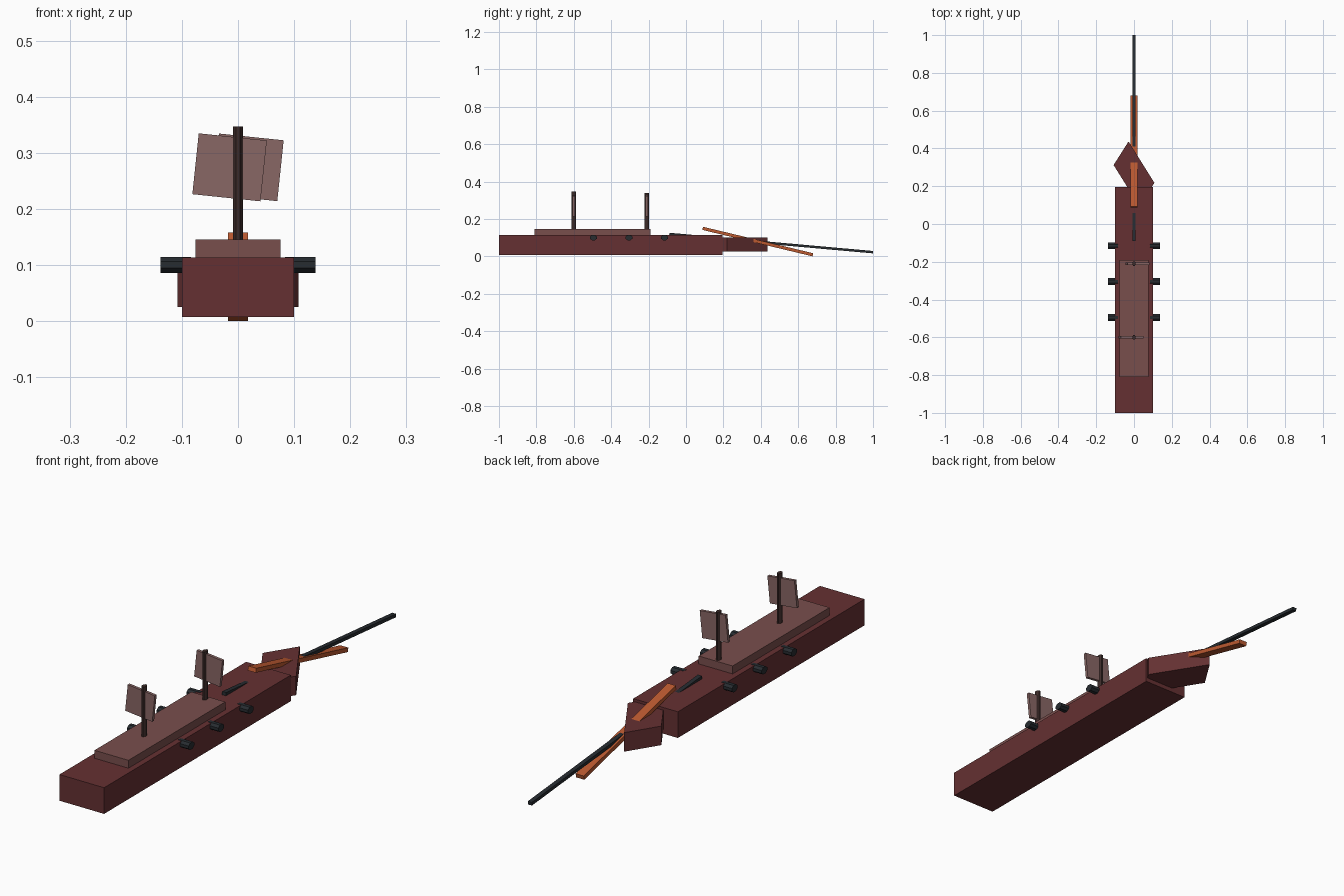
import bpy, bmesh
from math import radians, pi, cos
from mathutils import Matrix

if "Cube" in bpy.data.objects:
    bpy.data.objects.remove(bpy.data.objects["Cube"])


def material(name, rgb):
    m = bpy.data.materials.new(name)
    m.diffuse_color = (*rgb, 1)
    m.use_nodes = True
    m.node_tree.nodes["Principled BSDF"].inputs["Base Color"].default_value = m.diffuse_color
    return m


HULL = material("hull_red", (0.13, 0.03, 0.032))
DECK = material("deck_brown", (0.19, 0.077, 0.073))
SAIL = material("sail_pink", (0.25, 0.135, 0.13))
MAST = material("mast_brown", (0.045, 0.024, 0.022))
IRON = material("dark_iron", (0.02, 0.025, 0.03))
WOOD = material("orange_wood", (0.50, 0.10, 0.03))


def finish(name, bm, mat):
    bmesh.ops.recalc_face_normals(bm, faces=bm.faces)
    me = bpy.data.meshes.new(name)
    bm.to_mesh(me)
    bm.free()
    me.materials.append(mat)
    ob = bpy.data.objects.new(name, me)
    bpy.context.collection.objects.link(ob)
    return ob


def box(name, loc, size, mat, rot=(0, 0, 0)):
    bm = bmesh.new()
    bmesh.ops.create_cube(bm, size=1, matrix=Matrix.Diagonal((*size, 1)))
    ob = finish(name, bm, mat)
    ob.location = loc
    ob.rotation_euler = rot
    return ob


def rod(name, loc, size, mat, rot=(0, 0, 0), sides=8):
    # prism along local z with flats facing the axes, fitted to size
    bm = bmesh.new()
    bmesh.ops.create_cone(bm, cap_ends=True, segments=sides, depth=1,
                          radius1=0.5 / cos(pi / sides), radius2=0.5 / cos(pi / sides),
                          matrix=Matrix.Diagonal((*size, 1)) @ Matrix.Rotation(pi / sides, 4, 'Z'))
    ob = finish(name, bm, mat)
    ob.location = loc
    ob.rotation_euler = rot
    return ob


# Hull and raised deck
box("hull", (0, -0.4025, 0.06), (0.2, 1.195, 0.106), HULL)
box("upper_deck", (0, -0.5, 0.124), (0.152, 0.62, 0.042), DECK)

# Skewed bow block: extruded parallelogram
bm = bmesh.new()
outline = [(-0.108, 0.312), (-0.029, 0.437), (0.108, 0.218), (0.029, 0.093)]
face = bm.faces.new([bm.verts.new((x, y, 0.025)) for x, y in outline])
ext = bmesh.ops.extrude_face_region(bm, geom=[face])
bmesh.ops.translate(bm, vec=(0, 0, 0.077),
                    verts=[v for v in ext["geom"] if isinstance(v, bmesh.types.BMVert)])
finish("bow", bm, HULL)

# Sloping plank and long spar through the bow
box("bow_plank", (0, 0.384, 0.079), (0.036, 0.606, 0.017), WOOD, (radians(-13.5), 0, 0))
box("bow_spar", (0, 0.455, 0.071), (0.018, 1.093, 0.013), IRON, (radians(-5.1), 0, 0))

# Masts with tilted sails
for label, y, top, sx, width in (("aft", -0.6, 0.347, -0.015, 0.122),
                                 ("fore", -0.21, 0.340, 0.018, 0.116)):
    rod(label + "_mast", (0, y, (top + 0.13) / 2), (0.017, 0.025, top - 0.13), MAST)
    box(label + "_sail", (sx, y, 0.274), (width, 0.012, 0.109), SAIL, (0, radians(6), 0))

# Broadside cannons
for i, y in enumerate((-0.115, -0.305, -0.495)):
    for label, s in (("left", -1), ("right", 1)):
        rod(f"{label}_cannon_{i + 1}", (s * 0.111, y, 0.1), (0.028, 0.036, 0.054), IRON,
            (0, radians(90), 0))
